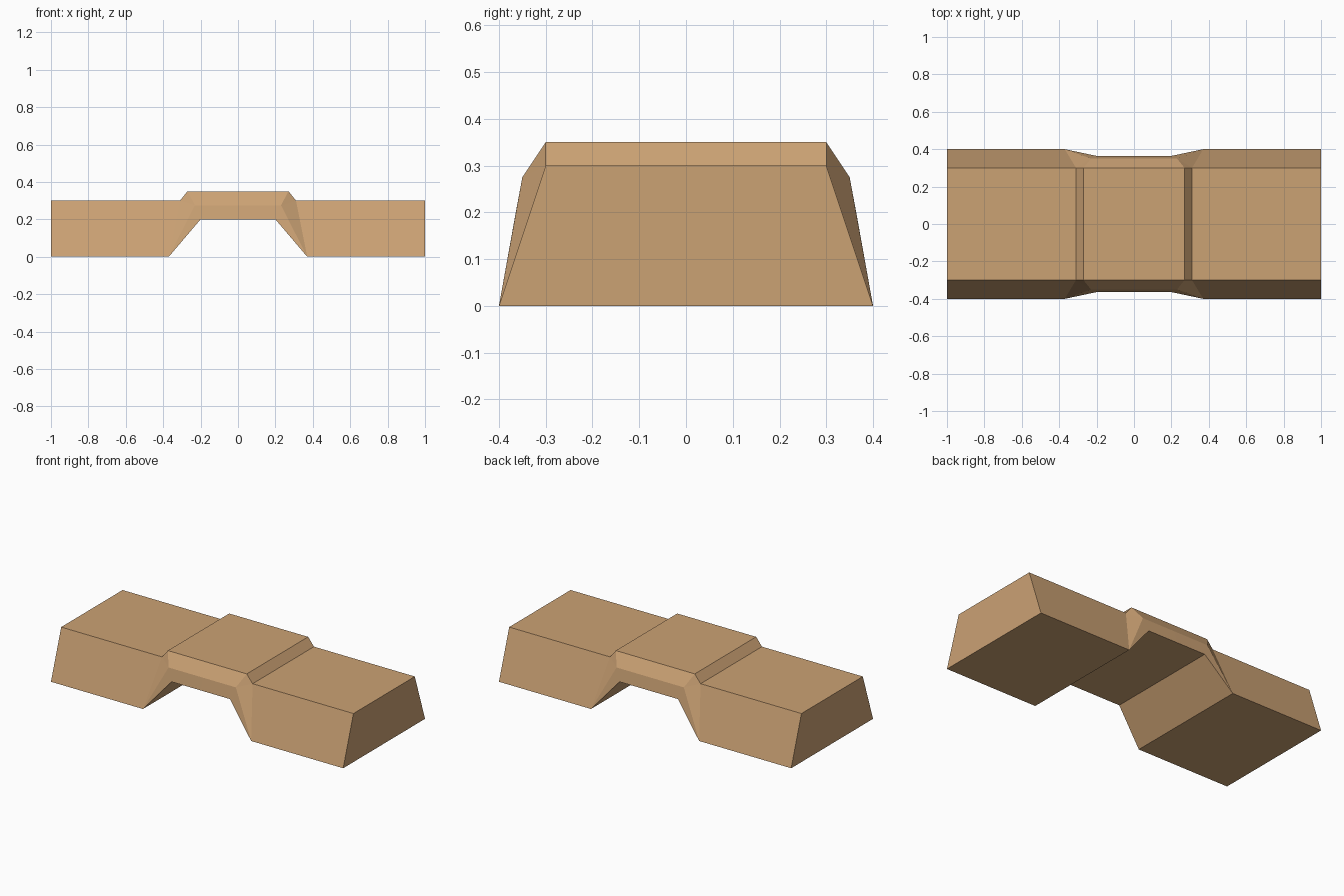
import bpy
import bmesh

default_cube = bpy.data.objects.get("Cube")
if default_cube:
    bpy.data.objects.remove(default_cube, do_unlink=True)

# Single wood colour
wood = bpy.data.materials.new("tan_wood")
wood.use_nodes = True
wood.diffuse_color = (0.6, 0.36, 0.175, 1)
wood.node_tree.nodes["Principled BSDF"].inputs["Base Color"].default_value = wood.diffuse_color

# Corners of one quarter: raised middle (top, ridge, under) and low end slab
corners = {
    "mid_top": (0, 0.3, 0.35), "mid_ridge": (0, 0.35, 0.275), "mid_under": (0, 0.364, 0.2),
    "top": (0.27, 0.3, 0.35), "ridge": (0.23, 0.35, 0.275), "under": (0.2, 0.364, 0.2),
    "step": (0.31, 0.3, 0.3), "foot": (0.37, 0.4, 0),
    "end_top": (1, 0.3, 0.3), "end_foot": (1, 0.4, 0),
}
# Side faces, made on both the front and the back
side_faces = [
    "mid_top top ridge mid_ridge", "mid_ridge ridge under mid_under",
    "top step ridge", "ridge step foot", "ridge foot under",
    "step end_top end_foot foot",
]
# Outline edges spanned from front to back
spans = ["mid_top top", "top step", "step end_top", "end_top end_foot",
         "end_foot foot", "foot under", "under mid_under"]

bm = bmesh.new()
back = {n: bm.verts.new(p) for n, p in corners.items()}
front = {n: bm.verts.new((x, -y, z)) for n, (x, y, z) in corners.items()}
for names in side_faces:
    for side in (front, back):
        bm.faces.new([side[n] for n in names.split()])
for names in spans:
    a, b = names.split()
    bm.faces.new((front[a], front[b], back[b], back[a]))

# Mirror the half across x, weld the seam and dissolve the flat joins
copy = bmesh.ops.duplicate(bm, geom=bm.verts[:] + bm.edges[:] + bm.faces[:])
for item in copy["geom"]:
    if isinstance(item, bmesh.types.BMVert):
        item.co.x *= -1
bmesh.ops.remove_doubles(bm, verts=bm.verts[:], dist=0.0001)
bmesh.ops.dissolve_limit(bm, angle_limit=0.01, verts=bm.verts[:], edges=bm.edges[:])
bmesh.ops.recalc_face_normals(bm, faces=bm.faces[:])

mesh = bpy.data.meshes.new("bridge_block")
bm.to_mesh(mesh)
bm.free()
mesh.materials.append(wood)
bpy.context.collection.objects.link(bpy.data.objects.new("bridge_block", mesh))
